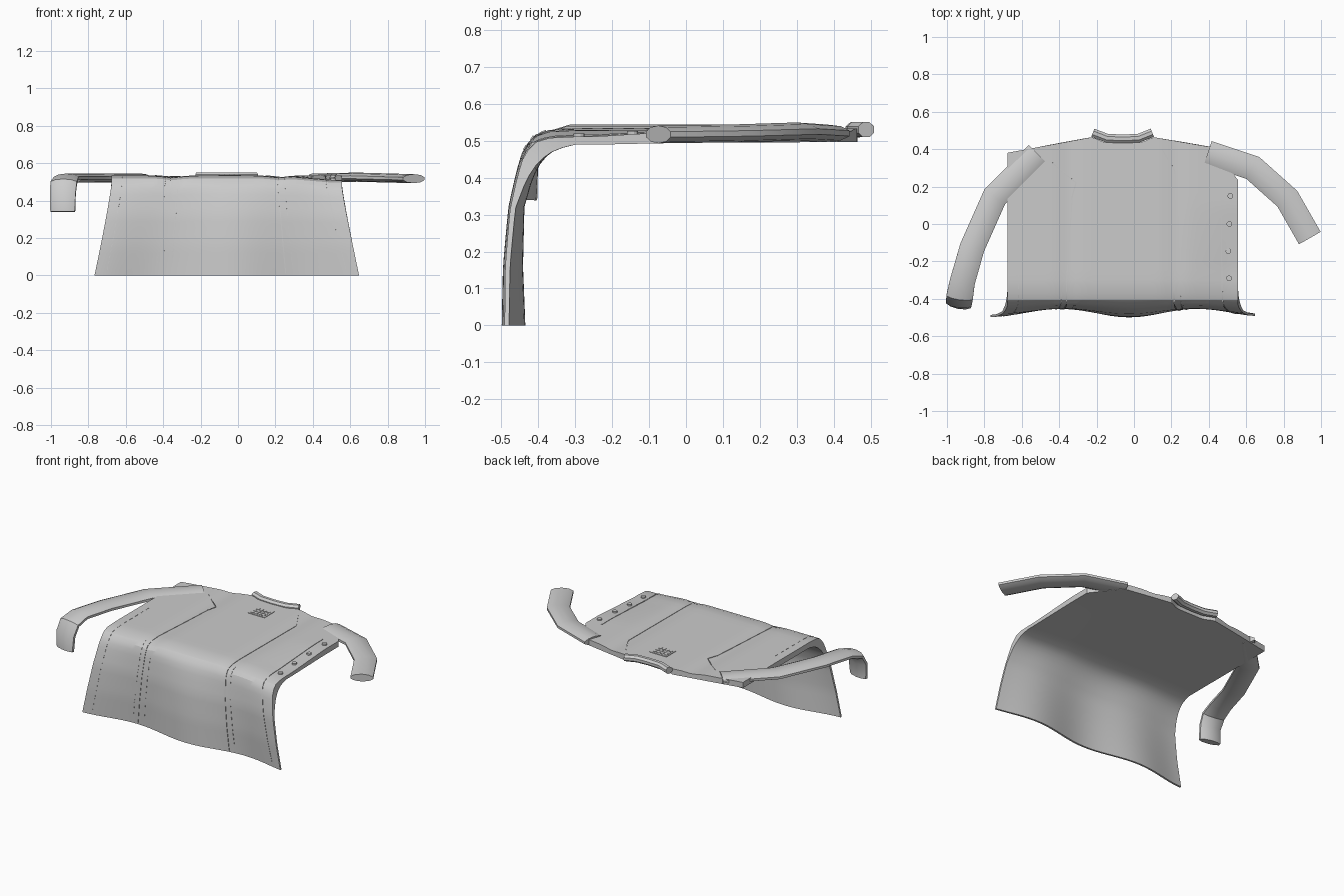
import bpy, bmesh, math
from mathutils import Vector

cube = bpy.data.objects.get("Cube")
if cube:
    bpy.data.objects.remove(cube)

cloth = bpy.data.materials.new("light grey cloth")
cloth.use_nodes = True
GREY = (0.6, 0.6, 0.6, 1)
cloth.diffuse_color = GREY
cloth.node_tree.nodes["Principled BSDF"].inputs["Base Color"].default_value = GREY


def finish(name, bm, angle=25):
    bmesh.ops.recalc_face_normals(bm, faces=bm.faces)
    mesh = bpy.data.meshes.new(name)
    bm.to_mesh(mesh)
    bm.free()
    mesh.materials.append(cloth)
    ob = bpy.data.objects.new(name, mesh)
    bpy.context.collection.objects.link(ob)
    bpy.ops.object.select_all(action='DESELECT')
    ob.select_set(True)
    bpy.context.view_layer.objects.active = ob
    bpy.ops.object.shade_smooth_by_angle(angle=math.radians(angle))
    return ob


def clamp(v):
    return max(0.0, min(1.0, v))


def lookup(table, t):
    """Linear interpolation in rows that start with their key."""
    if t <= table[0][0]:
        return table[0][1:]
    for a, b in zip(table, table[1:]):
        if t <= b[0]:
            k = (t - a[0]) / (b[0] - a[0])
            return [p + (q - p) * k for p, q in zip(a[1:], b[1:])]
    return table[-1][1:]


# Draped profile, hem to fold: key, outer y, outer z, inner y, inner z
PROFILE = [(0, -.473, 0, -.461, 0), (.3, -.475, .16, -.462, .16),
           (.55, -.467, .32, -.452, .32), (.7, -.450, .42, -.425, .40),
           (.8, -.436, .48, -.395, .45), (.88, -.412, .515, -.365, .475),
           (.94, -.375, .529, -.335, .488), (1, -.30, .533, -.30, .497)]
# Shoulder and neck outline: x, top y
SHOULDER = [(-.68, .38), (-.22, .465), (-.16, .435), (.04, .435),
            (.10, .465), (.42, .41), (.56, .23)]


def surface(x, r, inner=False):
    """Point on the garment; r below 1 is the drape, above 1 the flat top."""
    row = lookup(PROFILE, r)
    y, z = row[2:] if inner else row[:2]
    y += max(0, r - 1)
    drop = clamp(1 - z / .5)
    y -= .026 * drop ** .6 * math.cos(2 * math.pi * (x + .03) / .67)
    if not inner:
        z -= .008 * clamp(z * 2) * sum(math.exp(-((x - c) / .05) ** 2) for c in (-.35, .22))
    z -= .022 * clamp((x - .25) / .25) * clamp((.1 - y) / .35) * clamp(z * 3 - .6) * (.4 if inner else 1)
    flare = 1 + .15 * drop ** 1.15
    return Vector((-.06 + (x + .06) * flare, y, z))


# Body sheet: outer and inner grids joined around the rim
COLS, DRAPE, TOP = 44, 18, 14
bm = bmesh.new()
grids = []
for inner in (False, True):
    grid = []
    for i in range(COLS + 1):
        x = -.675 + 1.23 * i / COLS
        reach = lookup(SHOULDER, x)[0] + .30
        rs = [j / DRAPE for j in range(DRAPE)] + [1 + reach * j / TOP for j in range(TOP + 1)]
        grid.append([bm.verts.new(surface(x, r, inner)) for r in rs])
    grids.append(grid)
    for a, b in zip(grid, grid[1:]):
        for j in range(len(a) - 1):
            bm.faces.new((a[j], b[j], b[j + 1], a[j + 1]))


def rim(g):
    return ([c[0] for c in g] + g[-1][1:] + [c[-1] for c in reversed(g[:-1])] + g[0][-2:0:-1])


outer, under = rim(grids[0]), rim(grids[1])
for k in range(len(outer)):
    n = (k + 1) % len(outer)
    bm.faces.new((outer[k], outer[n], under[n], under[k]))
finish("jacket_body", bm, 18)


def sweep(bm, path, width, height, sides=10, side=None):
    """Closed tube with a flattened round section along a path."""
    pts = [Vector(p) for p in path]
    rings = []
    for i, p in enumerate(pts):
        t_in = (p - pts[max(i - 1, 0)]).normalized()
        t_out = (pts[min(i + 1, len(pts) - 1)] - p).normalized()
        tan = (t_in + t_out).normalized()
        s = Vector(side) if side else tan.cross(Vector((0, 0, 1))).normalized()
        up = s.cross(tan).normalized()
        bend = max(.7, tan.dot(t_out if i == 0 else t_in))
        ring = []
        for k in range(sides):
            a = 2 * math.pi * (k + .5) / sides
            ring.append(bm.verts.new(p + s * math.cos(a) * width / 2 / bend
                                     + up * math.sin(a) * height / 2 / bend))
        rings.append(ring)
    for a, b in zip(rings, rings[1:]):
        for k in range(sides):
            n = (k + 1) % sides
            bm.faces.new((a[k], a[n], b[n], b[k]))
    bm.faces.new(rings[0])
    bm.faces.new(rings[-1])


# Sleeves: the right one hangs down at the cuff
SLEEVES = {
    "right_sleeve": [(-.515, .375, .52), (-.745, .145, .52), (-.865, -.125, .52),
                     (-.918, -.31, .52), (-.932, -.39, .495), (-.936, -.425, .435), (-.937, -.43, .34)],
    "left_sleeve": [(.395, .38, .52), (.635, .30, .525), (.82, .135, .52), (.94, -.075, .517)],
}
for name, path in SLEEVES.items():
    bm = bmesh.new()
    sweep(bm, path, .14, .048)
    finish(name, bm, 30)

# Collar roll around the neckline
bm = bmesh.new()
sweep(bm, [(-.22, .488, .53), (-.145, .459, .53), (-.06, .455, .53),
           (.025, .459, .53), (.098, .488, .53)], .05, .044, 8)
finish("collar", bm)

# Panel seams as fine piping, given as (x, position along the cloth)
SEAMS = {
    "right_panel_seam": [(-.36, .02), (-.36, 1), (-.33, 1.45), (-.31, 1.52), (-.44, 1.63)],
    "left_panel_seam": [(.215, .02), (.215, 1), (.22, 1.58), (.15, 1.70)],
    "left_facing_seam": [(.50, .05), (.47, 1), (.465, 1.50)],
}


def trace(path, steps):
    out = []
    for (x0, r0), (x1, r1) in zip(path, path[1:]):
        n = max(2, int(abs(r1 - r0) * steps))
        out += [surface(x0 + (x1 - x0) * k / n, r0 + (r1 - r0) * k / n) for k in range(n)]
    return out + [surface(*path[-1])]


for name, path in SEAMS.items():
    bm = bmesh.new()
    sweep(bm, trace(path, 24), .008, .008, 4, side=(1, 0, 0))
    finish(name, bm)

# Rows of stitches beside the seams and the hem corner
bm = bmesh.new()
ROWS = [[(-.39, .12), (-.39, .95)], [(-.62, .06), (-.62, 1.3)],
        [(.25, .1), (.25, .95)], [(-.32, .12), (-.32, .8)]]
for row in ROWS:
    pts = trace(row, 36)
    for a, b in zip(pts[::2], pts[1::2]):
        sweep(bm, [a, b], .004, .005, 4, side=(1, 0, 0))
finish("stitches", bm)

# Buttons along the left edge
for i, (x, y) in enumerate([(.515, .15), (.51, 0), (.505, -.145), (.508, -.29)]):
    bm = bmesh.new()
    base = surface(x, 1 + y + .30)
    sweep(bm, [base - Vector((0, 0, .004)), base + Vector((0, 0, .009))],
          .03, .03, 12, side=(1, 0, 0))
    finish("button_%d" % (i + 1), bm)

# Chest patch with a raised grid
bm = bmesh.new()


def plate(x0, x1, y0, y1, z0, z1):
    made = bmesh.ops.create_cube(bm, size=1)["verts"]
    for v in made:
        v.co = (x0 + (x1 - x0) * (v.co.x + .5), y0 + (y1 - y0) * (v.co.y + .5),
                z0 + (z1 - z0) * (v.co.z + .5))


plate(-.105, .015, .25, .35, .530, .536)
for i in range(4):
    for j in range(3):
        x, y = -.095 + i * .026, .262 + j * .027
        plate(x, x + .02, y, y + .02, .535, .538)
finish("chest_patch", bm)
